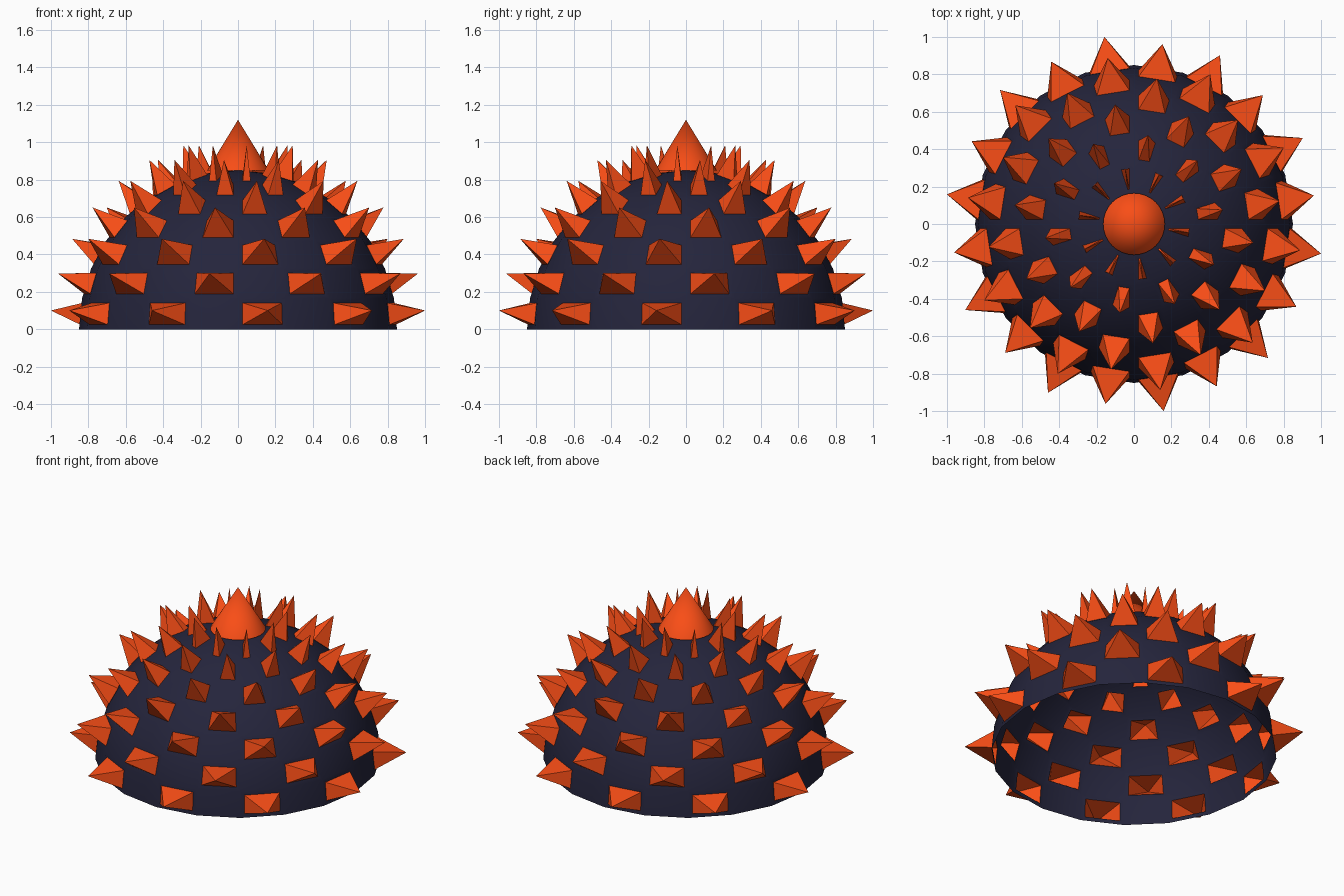
import bpy, bmesh
from math import sin, cos, pi

if "Cube" in bpy.data.objects:
    bpy.data.objects.remove(bpy.data.objects["Cube"])

R, SEG, ROWS = 0.85, 20, 8
INSET, HEIGHT = 0.025, 0.182


def material(name, rgb):
    m = bpy.data.materials.new(name)
    m.diffuse_color = (*rgb, 1)
    m.use_nodes = True
    m.node_tree.nodes["Principled BSDF"].inputs["Base Color"].default_value = m.diffuse_color
    return m


navy = material("navy", (0.018, 0.018, 0.045))
orange = material("orange", (0.95, 0.075, 0.008))


def add_object(name, bm, mats):
    me = bpy.data.meshes.new(name)
    bm.to_mesh(me)
    bm.free()
    for m in mats:
        me.materials.append(m)
    ob = bpy.data.objects.new(name, me)
    bpy.context.collection.objects.link(ob)
    return ob


# Open half sphere shell
bm = bmesh.new()
rings = []
for i in range(ROWS):
    e = i * pi / 2 / ROWS
    rings.append([bm.verts.new((R * cos(e) * cos(2 * pi * j / SEG),
                                R * cos(e) * sin(2 * pi * j / SEG),
                                R * sin(e))) for j in range(SEG)])
pole = bm.verts.new((0, 0, R))
spike_bases = []
for i in range(ROWS):
    for j in range(SEG):
        k = (j + 1) % SEG
        if i == ROWS - 1:
            f = bm.faces.new((rings[i][j], rings[i][k], pole))
        else:
            f = bm.faces.new((rings[i][j], rings[i][k], rings[i + 1][k], rings[i + 1][j]))
            if (i + j) % 2:
                spike_bases.append(f)
        f.smooth = True

# Hollow four-sided spikes raised from every other panel
bm.normal_update()
bmesh.ops.inset_individual(bm, faces=spike_bases, thickness=INSET, use_even_offset=True)
bm.normal_update()
for f in spike_bases:
    tip = bm.verts.new(f.calc_center_median() + f.normal * HEIGHT)
    loop = list(f.verts)
    bm.faces.remove(f)
    for a, b in zip(loop, loop[1:] + loop[:1]):
        side = bm.faces.new((a, b, tip))
        side.material_index = 1
        side.smooth = False
# Keep the spike bases crisp
for e in bm.edges:
    if len({f.material_index for f in e.link_faces}) > 1:
        e.smooth = False
add_object("spiked_dome", bm, [navy, orange])

# Smooth cone on the crown
bm = bmesh.new()
bmesh.ops.create_cone(bm, cap_ends=True, segments=32, radius1=0.165, radius2=0, depth=0.27)
bmesh.ops.translate(bm, verts=bm.verts, vec=(0, 0, 0.85 + 0.135))
for f in bm.faces:
    f.smooth = len(f.verts) < 5
for e in bm.edges:
    e.smooth = all(f.smooth for f in e.link_faces)
add_object("top_cone", bm, [orange])
